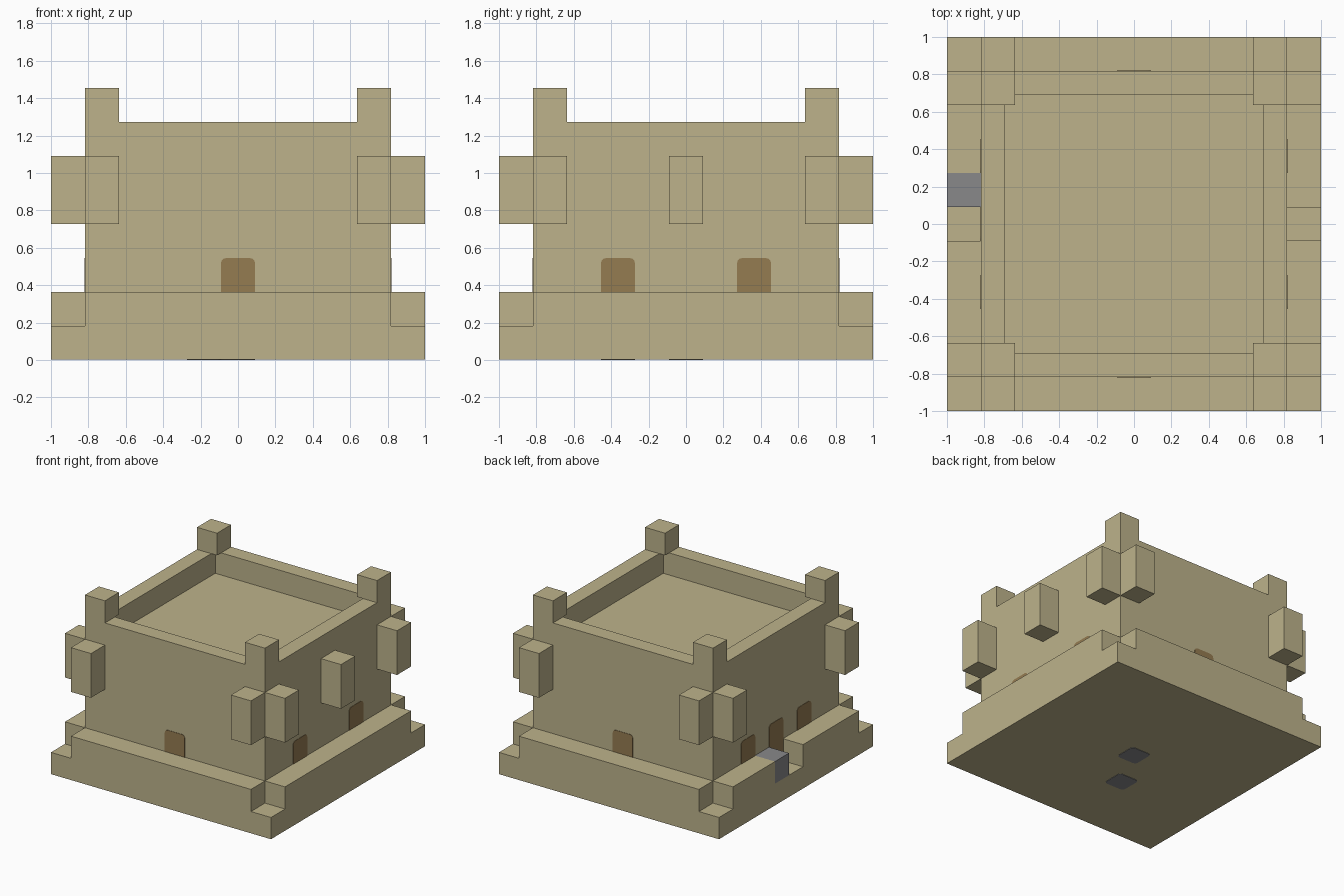
import bpy
import bmesh
from math import radians
from mathutils import Matrix, Vector

U = 2 / 11   # building block size
SKIN = 0.003  # how far painted plates stand out

cube = bpy.data.objects.get("Cube")
if cube:
    bpy.data.objects.remove(cube, do_unlink=True)


def make_material(name, rgb):
    mat = bpy.data.materials.new(name)
    mat.use_nodes = True
    mat.diffuse_color = (*rgb, 1)
    mat.node_tree.nodes["Principled BSDF"].inputs["Base Color"].default_value = (*rgb, 1)
    return mat


sand = make_material("sandstone", (0.51, 0.45, 0.26))
brown = make_material("brown_wood", (0.30, 0.20, 0.083))
grey = make_material("grey_stone", (0.246, 0.246, 0.254))


def finish(name, bm, mat):
    mesh = bpy.data.meshes.new(name)
    bm.to_mesh(mesh)
    bm.free()
    mesh.materials.append(mat)
    obj = bpy.data.objects.new(name, mesh)
    bpy.context.collection.objects.link(obj)
    return obj


def box_mesh(low, high):
    bm = bmesh.new()
    low, high = Vector(low), Vector(high)
    size = high - low
    bmesh.ops.create_cube(bm, size=1, matrix=Matrix.Translation((low + high) / 2)
                          @ Matrix.Diagonal((*size, 1)))
    return bm


def box(name, low, high, mat=sand):
    """Box between two corners given in blocks."""
    return finish(name, box_mesh(Vector(low) * U, Vector(high) * U), mat)


def turn(obj, quarter):
    obj.matrix_world = Matrix.Rotation(radians(90 * quarter), 4, "Z")
    return obj


def door(name, quarter, offset, bottom):
    """Thin door plate with rounded top corners on one body wall."""
    wall = -4.5 * U
    bm = box_mesh(((offset - 0.5) * U, wall - SKIN, bottom * U),
                  ((offset + 0.5) * U, wall + SKIN, 3 * U))
    top = [e for e in bm.edges
           if abs(e.verts[0].co.y - e.verts[1].co.y) > SKIN
           and e.verts[0].co.z > 2.9 * U]
    bmesh.ops.bevel(bm, geom=top, offset=0.15 * U, segments=3, profile=0.5, affect="EDGES")
    turn(finish(name, bm, brown), quarter)


# Body: a block whose roof is sunk inside a parapet
bm = box_mesh(Vector((-4.5, -4.5, 1)) * U, Vector((4.5, 4.5, 7)) * U)
roof = max(bm.faces, key=lambda f: f.calc_center_median().z)
bmesh.ops.inset_region(bm, faces=[roof], thickness=U)
pit = bmesh.ops.extrude_face_region(bm, geom=[roof])["geom"]
bmesh.ops.translate(bm, vec=(0, 0, -U), verts=[g for g in pit if isinstance(g, bmesh.types.BMVert)])
if roof.is_valid:
    bmesh.ops.delete(bm, geom=[roof], context="FACES_ONLY")
bmesh.ops.recalc_face_normals(bm, faces=bm.faces)
finish("body", bm, sand)

# Base slab, lifted by the thickness of the plates beneath it
finish("base_slab", box_mesh((-1, -1, SKIN), (1, 1, U)), sand)

# Four sides: ledge, hanging boxes and a corner post each
sides = ["front", "left", "back", "right"]
for q, side in enumerate(sides):
    if side == "right":
        # this ledge has an entrance gap and a grey block
        spans = [(-4.5, -1.5, sand), (-1.5, -0.5, grey), (0.5, 4.5, sand)]
    else:
        spans = [(-4.5, 4.5, sand)]
    for start, end, mat in spans:
        label = "ledge" if mat is sand else "grey_block"
        turn(box(f"{side}_{label}", (start, -5.5, 1), (end, -4.5, 2), mat), q)
    boxes = [-4, 0, 4] if side == "left" else [-4, 4]
    for x in boxes:
        turn(box(f"{side}_hanging_box", (x - 0.5, -5.5, 4), (x + 0.5, -4.5, 6)), q)
    turn(box(f"{side}_corner_post", (-4.5, -4.5, 7), (-3.5, -3.5, 8)), q)

# Doors
door("front_door", 0, 0, 2)
door("back_door", 2, 0, 2)
for q in (1, 3):
    for x in (-2, 2):
        door(f"{sides[q]}_door", q, x, 2)
door("entrance_door", 3, 0, 1)

# Rounded grey plates under the base
for x, y in ((0, 0), (-1, -2)):
    bm = box_mesh(((x - 0.5) * U, (y - 0.5) * U, 0),
                  ((x + 0.5) * U, (y + 0.5) * U, 2 * SKIN))
    upright = [e for e in bm.edges if abs(e.verts[0].co.z - e.verts[1].co.z) > SKIN]
    bmesh.ops.bevel(bm, geom=upright, offset=0.15 * U, segments=3, profile=0.5, affect="EDGES")
    finish("underside_plate", bm, grey)
